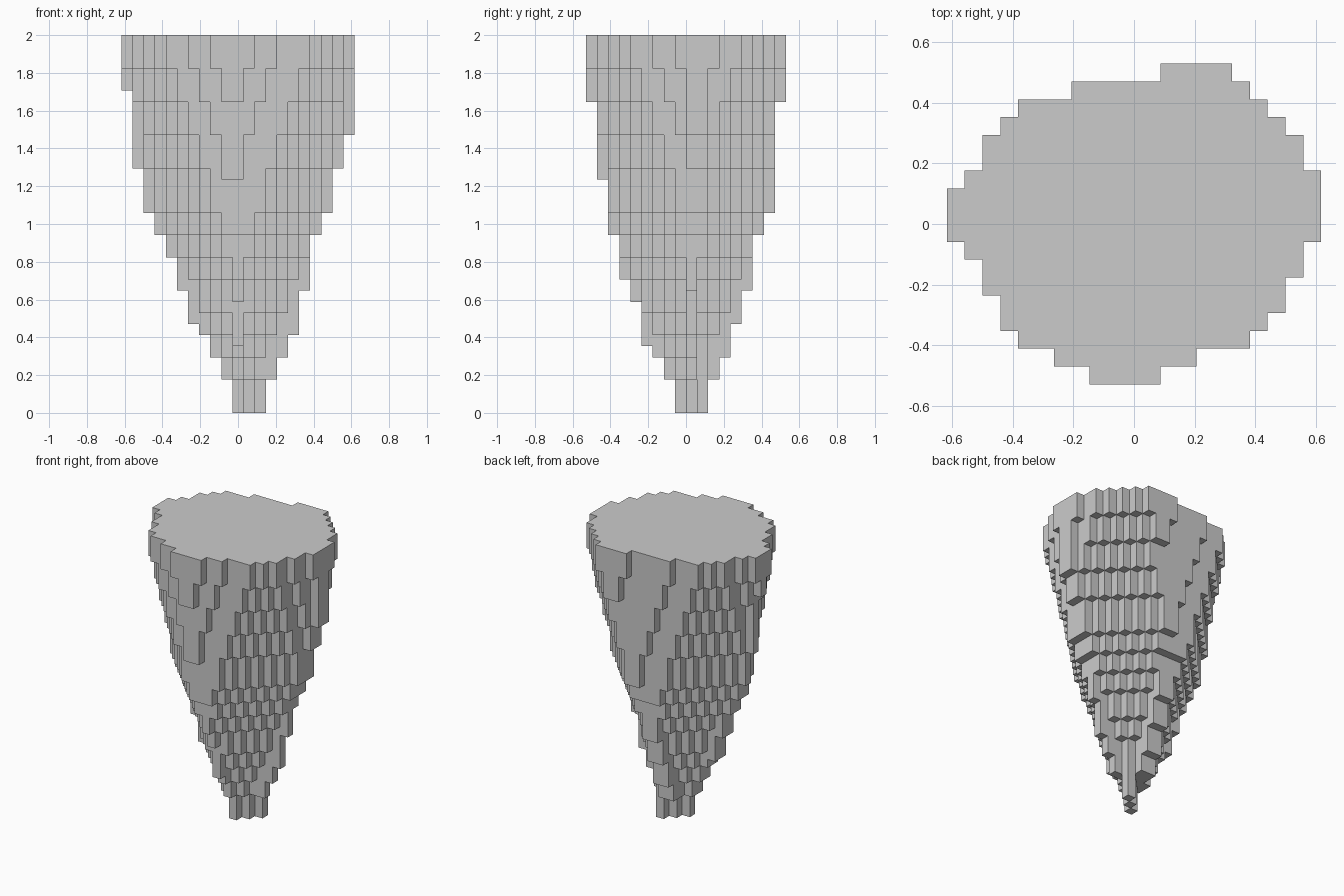
import bpy
import bmesh

cube = bpy.data.objects.get("Cube")
if cube:
    bpy.data.objects.remove(cube, do_unlink=True)

CELL = 2 / 34
COLS, ROWS, TOP = 21, 18, 34

# Stone colour
stone = bpy.data.materials.new("grey_stone")
stone.use_nodes = True
colour = (0.6, 0.6, 0.6, 1)
stone.diffuse_color = colour
stone.node_tree.nodes["Principled BSDF"].inputs["Base Color"].default_value = colour

# Outline of the flat top: start and end column of each row, front to back
outline = [(8, 12), (6, 14), (4, 17), (3, 18), (3, 19), (2, 19),
           (2, 20), (1, 20), (0, 21), (0, 21), (0, 21), (1, 21),
           (2, 20), (2, 20), (3, 19), (4, 18), (7, 17), (12, 16)]

# Diagonal ridge of columns that forms the tip
tip = {(10, 8), (11, 9), (12, 10)}

# Layers below which every exposed corner column breaks away
steps = {3, 5, 7, 9, 12, 14, 16, 18, 22, 25, 28, 31}

# Layers at which the spike grows one more cell on each side
left_side = [0, 3, 5, 7, 8, 11, 14, 16, 18, 22, 29]
right_side = [0, 3, 5, 7, 11, 16, 18, 22, 25]
front_side = [0, 3, 5, 6, 10, 12, 16, 21, 28]
back_side = [0, 3, 5, 8, 11, 16, 18, 28]


def grown(side, layer):
    return sum(start <= layer for start in side)


def is_corner(cell, shape):
    """True when a cell is open both sideways and lengthways."""
    c, r = cell
    return (not {(c - 1, r), (c + 1, r)} <= shape
            and not {(c, r - 1), (c, r + 1)} <= shape)


def section_below(shape, layer):
    """Cross-section of a layer, worn down from the one above it."""
    left, right = 11 - grown(left_side, layer), 11 + grown(right_side, layer)
    front, back = 9 - grown(front_side, layer), 9 + grown(back_side, layer)
    allowed = {(c, r) for c, r in shape if left <= c <= right and front <= r <= back}
    worn = set(allowed)
    if layer + 1 in steps:
        worn = {cell for cell in allowed if not is_corner(cell, allowed)}
    # Keep the outermost row on each side
    for axis, limit in ((0, left), (0, right), (1, front), (1, back)):
        if not any(cell[axis] == limit for cell in worn):
            worn |= {cell for cell in allowed if cell[axis] == limit}
    return worn | tip


# Lowest layer of every vertical column
section = {(c, r) for r, (first, last) in enumerate(outline) for c in range(first, last)}
bottom = {}
for layer in reversed(range(TOP)):
    if layer < min(steps):
        section = tip
    elif layer < max(steps):
        section = section_below(section, layer)
    bottom.update((cell, layer) for cell in section)

# Skin the columns, leaving out hidden walls
bm = bmesh.new()


def add_face(corners):
    bm.faces.new([bm.verts.new(((x - COLS / 2) * CELL, (y - ROWS / 2) * CELL, z * CELL))
                  for x, y, z in corners])


for (c, r), low in bottom.items():
    square = [(c, r), (c + 1, r), (c + 1, r + 1), (c, r + 1)]
    add_face([(x, y, TOP) for x, y in square])
    add_face([(x, y, low) for x, y in reversed(square)])
    for side, (dc, dr) in enumerate([(0, -1), (1, 0), (0, 1), (-1, 0)]):
        a, b = square[side], square[(side + 1) % 4]
        high = bottom.get((c + dc, r + dr), TOP)
        for z in range(low, high):
            add_face([(*a, z), (*b, z), (*b, z + 1), (*a, z + 1)])

bmesh.ops.remove_doubles(bm, verts=bm.verts, dist=CELL / 100)
bmesh.ops.dissolve_limit(bm, angle_limit=0.01, verts=bm.verts, edges=bm.edges)

mesh = bpy.data.meshes.new("stepped_spike")
bm.to_mesh(mesh)
bm.free()
mesh.materials.append(stone)
spike = bpy.data.objects.new("stepped_spike", mesh)
bpy.context.collection.objects.link(spike)
